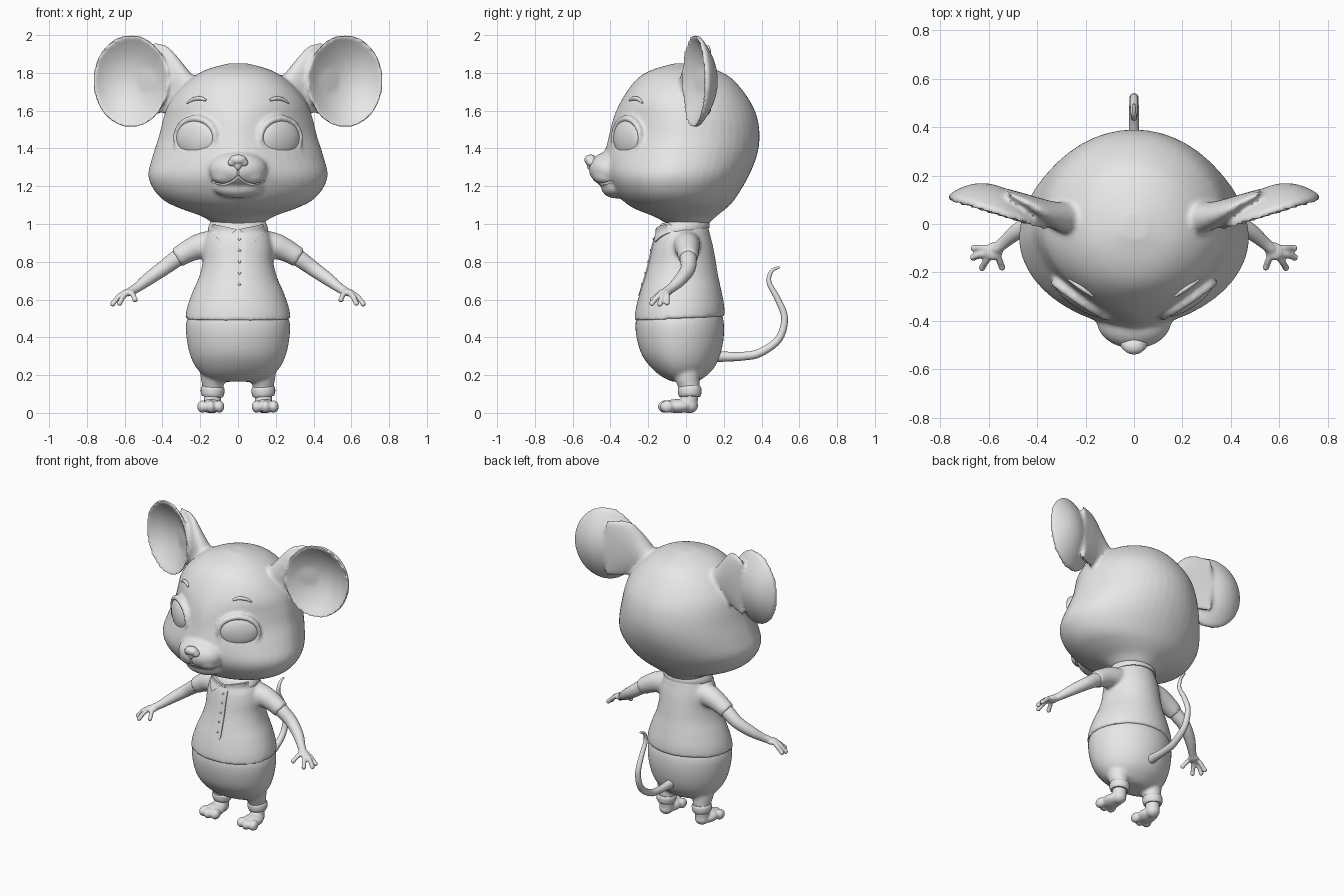
import bpy, bmesh
from math import sin, cos, pi, radians
from mathutils import Vector, Matrix
from mathutils.bvhtree import BVHTree

cube = bpy.data.objects.get("Cube")
if cube:
    bpy.data.objects.remove(cube, do_unlink=True)

grey = bpy.data.materials.new("plain grey")
grey.use_nodes = True
grey.diffuse_color = (0.8, 0.8, 0.8, 1)
grey.node_tree.nodes["Principled BSDF"].inputs["Base Color"].default_value = (0.8, 0.8, 0.8, 1)


def spline(rows, steps=5):
    """Catmull-Rom resampling of rows of numbers."""
    out = []
    for i in range(len(rows) - 1):
        a, b, c, d = rows[max(i - 1, 0)], rows[i], rows[i + 1], rows[min(i + 2, len(rows) - 1)]
        for k in range(steps):
            t = k / steps
            out.append([0.5 * (2 * q + (r - p) * t + (2 * p - 5 * q + 4 * r - s) * t * t
                               + (3 * q - p - 3 * r + s) * t ** 3) for p, q, r, s in zip(a, b, c, d)])
    return out + [list(rows[-1])]


def skin(bm, rings):
    """Bridge rings of points into a closed solid."""
    loops = [[bm.verts.new(p) for p in ring] for ring in rings]
    n = len(loops[0])
    faces = [bm.faces.new((a[i], a[(i + 1) % n], b[(i + 1) % n], b[i]))
             for a, b in zip(loops, loops[1:]) for i in range(n)]
    faces += [bm.faces.new(loops[0]), bm.faces.new(loops[-1])]
    bmesh.ops.recalc_face_normals(bm, faces=faces)


def loft(bm, rows, tilt=0.0, n=48):
    """Rows are height, half width, front y, back y and front roundness."""
    rings = []
    for z, w, front, back, power in spline(rows):
        mid = (front + back) / 2 - 0.02
        ring = []
        for i in range(n):
            c, s = cos(2 * pi * i / n), sin(2 * pi * i / n)
            if s < 0:
                e = 2 / power
                x, y = w * abs(c) ** e * (1 if c > 0 else -1), mid + (front - mid) * abs(s) ** e
            else:
                x, y = w * c, mid + (back - mid) * s
            ring.append((x, y, z + tilt * y))
        rings.append(ring)
    skin(bm, rings)


def tube(bm, points, ref=(0, 1, 0), n=14, steps=5):
    """Points are x, y, z, radius."""
    rows = spline(points, steps)
    rings = []
    for i, row in enumerate(rows):
        t = Vector(rows[min(i + 1, len(rows) - 1)][:3]) - Vector(rows[max(i - 1, 0)][:3])
        u = t.cross(Vector(ref)).normalized()
        v = t.cross(u).normalized()
        rings.append([Vector(row[:3]) + row[3] * (cos(2 * pi * k / n) * u + sin(2 * pi * k / n) * v)
                      for k in range(n)])
    skin(bm, rings)


def ball(bm, at, size, turn=0.0):
    m = Matrix.Translation(at) @ Matrix.Rotation(turn, 4, 'Z') @ Matrix.Diagonal((*size, 1))
    bmesh.ops.create_uvsphere(bm, u_segments=32, v_segments=20, radius=1, matrix=m)


def mirror(bm):
    geo = bmesh.ops.duplicate(bm, geom=bm.verts[:] + bm.edges[:] + bm.faces[:])["geom"]
    for v in geo:
        if isinstance(v, bmesh.types.BMVert):
            v.co.x = -v.co.x
    bmesh.ops.reverse_faces(bm, faces=[f for f in geo if isinstance(f, bmesh.types.BMFace)])


def bake(obj):
    deps = bpy.context.evaluated_depsgraph_get()
    mesh = bpy.data.meshes.new_from_object(obj.evaluated_get(deps))
    obj.modifiers.clear()
    obj.data = mesh
    mesh.shade_smooth()
    mesh.set_sharp_from_angle(angle=radians(50))


def finish(name, bm, voxel=0, smooth=0):
    """Make an object, optionally fusing its overlapping solids."""
    mesh = bpy.data.meshes.new(name)
    bm.to_mesh(mesh)
    bm.free()
    mesh.materials.append(grey)
    obj = bpy.data.objects.new(name, mesh)
    bpy.context.collection.objects.link(obj)
    if voxel:
        mod = obj.modifiers.new("fuse", 'REMESH')
        mod.mode, mod.voxel_size = 'VOXEL', voxel
        if smooth:
            mod = obj.modifiers.new("soften", 'SMOOTH')
            mod.factor, mod.iterations = 0.5, smooth
    bake(obj)
    if not obj.data.materials:
        obj.data.materials.append(grey)
    return obj


def surface(obj):
    """Return a function giving the front surface y of an object at x, z."""
    tree = BVHTree.FromObject(obj, bpy.context.evaluated_depsgraph_get())

    def find(x, z):
        hit = tree.ray_cast(Vector((x, -2, z)), Vector((0, 1, 0)))[0]
        return hit.y if hit else -0.1
    return find


# Head with cupped ears, eyelids and muzzle
bm = bmesh.new()


def ear_ring(r, off, n=48):
    return [(0.567 + 0.2 * r * cos(a), 0.03 + 0.06 * r * cos(a) + 0.1 * (1 - r * r) + off,
             1.757 + 0.245 * r * sin(a)) for a in (2 * pi * i / n for i in range(n))]


radii = [0.05 + 0.95 * i / 9 for i in range(10)]
skin(bm, [ear_ring(r, 0) for r in radii] + [ear_ring(r, 0.03) for r in reversed(radii)])
stalk = [(0.2, 0.02, 1.67, 0.07, 0.09), (0.25, 0.02, 1.69, 0.07, 0.11), (0.31, 0.03, 1.735, 0.06, 0.14),
         (0.37, 0.05, 1.765, 0.052, 0.175), (0.43, 0.08, 1.77, 0.04, 0.19), (0.52, 0.125, 1.76, 0.02, 0.19)]
skin(bm, [[(x, y + ry * cos(2 * pi * i / 32), z + rz * sin(2 * pi * i / 32)) for i in range(32)]
          for x, y, z, ry, rz in spline(stalk)])
eye_place = Matrix.Translation((0.22, -0.305, 1.455)) @ Matrix.Rotation(radians(34), 4, 'Z')
lid = []
for i in range(25):
    a = 2 * pi * i / 24
    p = eye_place @ Vector((0.127 * cos(a), -0.012, 0.103 * sin(a)))
    lid.append((*p, 0.013 + 0.007 * max(0, sin(a))))
tube(bm, lid, steps=2)
ball(bm, (0.06, -0.42, 1.25), (0.08, 0.07, 0.045))
mirror(bm)
loft(bm, [(1.00, .13, -.10, .12, 2), (1.04, .19, -.17, .16, 2), (1.08, .30, -.27, .21, 2),
          (1.12, .385, -.33, .25, 2), (1.18, .445, -.38, .29, 2), (1.26, .475, -.42, .335, 1.9),
          (1.36, .452, -.43, .375, 1.7), (1.46, .42, -.41, .39, 1.6), (1.56, .395, -.385, .378, 1.65),
          (1.64, .365, -.35, .345, 1.85), (1.72, .305, -.30, .29, 2), (1.78, .235, -.245, .23, 2),
          (1.82, .16, -.17, .15, 2), (1.85, .05, -.06, .04, 2)])
ball(bm, (0, -0.40, 1.29), (0.155, 0.115, 0.095))
ball(bm, (0, -0.37, 1.195), (0.13, 0.08, 0.06))
head = finish("head", bm, 0.011, 9)
face = surface(head)

# Mouth groove cut into the muzzle
bm = bmesh.new()
lip = [(-.14, 1.225), (-.1, 1.213), (-.06, 1.213), (-.025, 1.23), (0, 1.25),
       (.025, 1.23), (.06, 1.213), (.1, 1.213), (.14, 1.225)]
tube(bm, [(x, face(x, z), z, 0.008) for x, z in lip])
tube(bm, [(0, face(0, z), z, 0.007) for z in (1.24, 1.265, 1.29)])
cutter = finish("mouth_cutter", bm, 0.004)
cutter.hide_render = True
cut = head.modifiers.new("mouth", 'BOOLEAN')
cut.operation, cut.solver, cut.object = 'DIFFERENCE', 'EXACT', cutter
bake(head)
bpy.data.objects.remove(cutter, do_unlink=True)

# Eyes
bm = bmesh.new()
ball(bm, (0.22, -0.305, 1.455), (0.125, 0.045, 0.103), radians(34))
mirror(bm)
finish("eyes", bm)

# Eyebrows
bm = bmesh.new()
tube(bm, [(x, face(x, z) - 0.002, z, r) for x, z, r in
          ((.17, 1.655, .006), (.2, 1.665, .011), (.235, 1.66, .01), (.27, 1.64, .004))])
mirror(bm)
finish("eyebrows", bm)

# Nose
bm = bmesh.new()
ball(bm, (0.03, -0.497, 1.325), (0.025, 0.028, 0.022))
mirror(bm)
ball(bm, (0, -0.505, 1.34), (0.045, 0.034, 0.028))
ball(bm, (0, -0.5, 1.31), (0.02, 0.026, 0.028))
finish("nose", bm, 0.005, 4)

# Shirt with short sleeves
bm = bmesh.new()
tube(bm, [(.08, 0, .9, .075), (.19, .005, .885, .07), (.26, .01, .858, .06), (.325, .01, .82, .053)], n=24)
mirror(bm)
loft(bm, [(.5, .28, -.274, .205, 2), (.56, .27, -.267, .202, 2), (.64, .242, -.247, .187, 2),
          (.72, .207, -.222, .17, 2), (.8, .187, -.199, .157, 2), (.88, .182, -.182, .142, 2),
          (.94, .168, -.165, .127, 2), (.98, .148, -.14, .117, 2), (1.01, .12, -.11, .1, 2)], tilt=0.05)
shirt = finish("shirt", bm, 0.011, 5)
chest = surface(shirt)

# Collar band and folded flaps
bm = bmesh.new()
loft(bm, [(.965, .158, -.152, .125, 2), (.985, .158, -.15, .125, 2), (1.012, .146, -.135, .117, 2),
          (1.02, .135, -.125, .11, 2)], tilt=0.12)
finish("collar_band", bm)
bm = bmesh.new()
steps = 6
corners = [Vector(p) for p in ((.004, .972), (.135, 1.0), (.148, .955), (.085, .905))]
flap = []
for off in (0.02, -0.008):
    grid = []
    for i in range(steps + 1):
        for j in range(steps + 1):
            s, t = i / steps, j / steps
            x, z = corners[0].lerp(corners[1], s).lerp(corners[3].lerp(corners[2], s), t)
            y = min(chest(x, z), -0.15 * (1 - (x / .165) ** 2) ** 0.5 - 0.003)
            grid.append(bm.verts.new((x, y + off, z)))
    for i in range(steps):
        for j in range(steps):
            k = i * (steps + 1) + j
            bm.faces.new((grid[k], grid[k + 1], grid[k + steps + 2], grid[k + steps + 1]))
    flap.append(grid)
m = steps + 1
edge = ([i for i in range(m)] + [i * m + steps for i in range(1, m)]
        + [steps * m + i for i in reversed(range(steps))] + [i * m for i in reversed(range(1, steps))])
for a, b in zip(edge, edge[1:] + edge[:1]):
    bm.faces.new((flap[0][a], flap[0][b], flap[1][b], flap[1][a]))
bmesh.ops.recalc_face_normals(bm, faces=bm.faces[:])
mirror(bm)
finish("collar_flaps", bm)

# Button placket with a pointed end
bm = bmesh.new()
rings = []
for i in range(13):
    z = 0.955 - 0.335 * i / 12
    half = 0.028 if i < 12 else 0.008
    rings.append([(0.008 + sx * half, chest(0.008, z) + d, z)
                  for sx, d in ((-1, 0.01), (1, 0.01), (1, -0.004), (-1, -0.004))])
skin(bm, rings)
finish("button_placket", bm)
bm = bmesh.new()
for i in range(5):
    z = 0.92 - 0.06 * i
    ball(bm, (0.008, chest(0.008, z) - 0.004, z), (0.007, 0.004, 0.007))
finish("buttons", bm)

# Trousers and rolled cuffs
bm = bmesh.new()
tube(bm, [(.115, 0, .28, .08), (.13, .005, .2, .07), (.133, .015, .15, .058), (.133, .02, .115, .055)], n=24)
mirror(bm)
loft(bm, [(.165, .1, -.07, .06, 2), (.19, .17, -.125, .1, 2), (.24, .222, -.185, .15, 2),
          (.31, .255, -.235, .182, 2), (.4, .273, -.262, .2, 2), (.48, .274, -.267, .2, 2),
          (.54, .25, -.25, .185, 2)])
finish("trousers", bm, 0.011, 5)
bm = bmesh.new()
tube(bm, [(.133, .02, .14, .057), (.134, .02, .125, .063), (.135, .02, .1, .061), (.136, .02, .085, .054)], n=24)
mirror(bm)
finish("trouser_cuffs", bm)

# Arms with four-fingered hands
bm = bmesh.new()
tube(bm, [(.25, .01, .865, .045), (.32, .012, .82, .045), (.4, .01, .762, .04), (.48, -.03, .705, .034),
          (.535, -.075, .663, .026), (.57, -.105, .642, .024)], n=20)
ball(bm, (.578, -.112, .637), (.04, .036, .02), radians(-40))
for knuckle, tip in (((.615, -.1, .625), (.66, -.1, .583)), ((.625, -.125, .622), (.663, -.138, .577)),
                     ((.605, -.145, .62), (.627, -.18, .58)), ((.56, -.14, .63), (.545, -.178, .6))):
    tube(bm, [(.58, -.115, .637, .014), (*knuckle, .0145), (*tip, .013)], ref=(0, 0, 1))
    ball(bm, tip, (.015, .015, .015))
mirror(bm)
finish("arms", bm, 0.006, 4)

# Feet with three toes
bm = bmesh.new()
tube(bm, [(.135, .02, .14, .045), (.135, .02, .09, .045), (.135, .015, .04, .045)], n=20)
ball(bm, (.136, .018, .038), (.045, .046, .04))
ball(bm, (.143, -.045, .036), (.06, .085, .037))
for x, y in ((.1, -.1), (.145, -.112), (.188, -.1)):
    ball(bm, (x, y, .033), (.028, .037, .033))
mirror(bm)
finish("feet", bm, 0.007, 4)

# Tail
bm = bmesh.new()
tube(bm, [(0, .13, .3, .034), (0, .2, .298, .027), (0, .3, .3, .023), (0, .39, .318, .022),
          (0, .49, .39, .02), (0, .522, .5, .018), (0, .487, .6, .016), (0, .44, .69, .013),
          (0, .453, .75, .01), (0, .495, .772, .006)], ref=(1, 0, 0))
finish("tail", bm)
